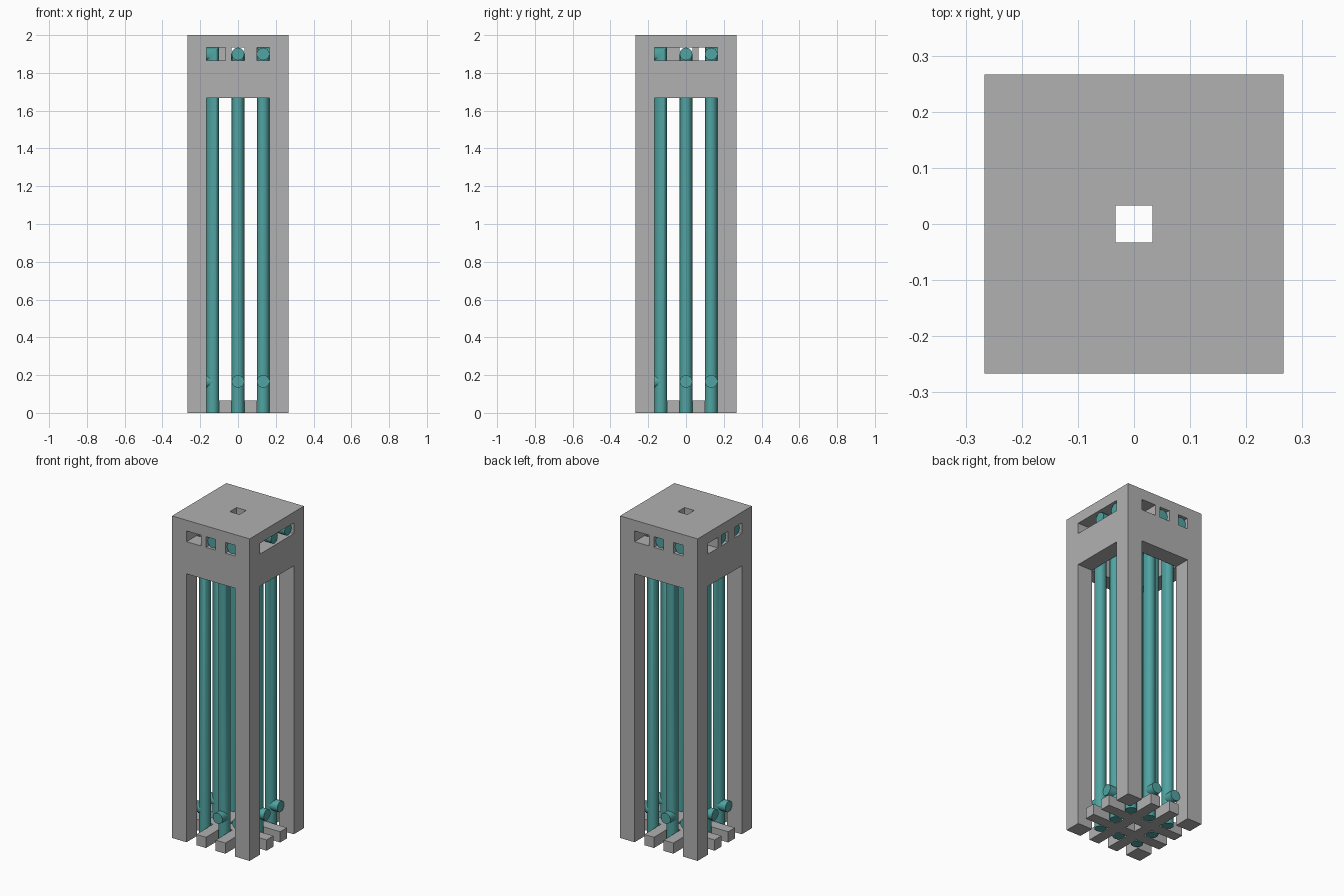
import bpy, bmesh, math
from mathutils import Vector, Matrix

if "Cube" in bpy.data.objects:
    bpy.data.objects.remove(bpy.data.objects["Cube"])

U = 1 / 30          # one design unit; the tower is 16 x 16 x 60 units


def material(name, rgb):
    m = bpy.data.materials.new(name)
    m.diffuse_color = (*rgb, 1)
    m.use_nodes = True
    m.node_tree.nodes["Principled BSDF"].inputs["Base Color"].default_value = m.diffuse_color
    return m


GREY = material("grey_concrete", (0.44, 0.44, 0.44))
TEAL = material("teal_pipe", (0.08, 0.37, 0.36))


def finish(name, bm, mat):
    bmesh.ops.recalc_face_normals(bm, faces=bm.faces)
    me = bpy.data.meshes.new(name)
    bm.to_mesh(me)
    bm.free()
    me.materials.append(mat)
    ob = bpy.data.objects.new(name, me)
    bpy.context.collection.objects.link(ob)
    return ob


def box(name, lo, hi, turn=0):
    """Box between two corners in units, turned by quarter turns about z."""
    lo, hi = Vector(lo) * U, Vector(hi) * U
    bm = bmesh.new()
    bmesh.ops.create_cube(bm, size=1)
    for v in bm.verts:
        v.co = Vector((v.co[i] + 0.5) * (hi[i] - lo[i]) + lo[i] for i in range(3))
    bm.transform(Matrix.Rotation(turn * math.pi / 2, 4, 'Z'))
    return finish(name, bm, GREY)


def combine(ob, other, operation):
    mod = ob.modifiers.new("combine", 'BOOLEAN')
    mod.operation, mod.object, mod.solver = operation, other, 'EXACT'
    bpy.context.view_layer.objects.active = ob
    bpy.ops.object.modifier_apply(modifier=mod.name)
    bpy.data.objects.remove(other, do_unlink=True)


# Tower shell: four legs, hollow head, roof vent
tower = box("tower_shell", (-8, -8, 0), (8, 8, 60))
for lo, hi in [((-5, -5, -1), (5, 5, 58)),
               ((-9, -5, -1), (9, 5, 50)),
               ((-5, -9, -1), (5, 9, 50)),
               ((-1, -1, 57), (1, 1, 61))]:
    combine(tower, box("cutter", lo, hi), 'DIFFERENCE')

# Outlet windows on each side; the right side has one long slot
for side in range(4):
    spans = [(-5, 5)] if side == 1 else [(-5, -2), (-1, 1), (3, 5)]
    for a, b in spans:
        combine(tower, box("cutter", (a, -9, 56), (b, -4, 58), side), 'DIFFERENCE')

# Base grate: two bars each way
grate = box("base_grate", (-3, -8, 0), (-1, 8, 2))
combine(grate, box("bar", (1, -8, 0), (3, 8, 2)), 'UNION')
for y in (-3, 1):
    combine(grate, box("bar", (-8, y, 0), (8, y + 2, 2)), 'UNION')


def pipe(name, x, rings, turn, n=24):
    """Capped pipe standing at (x, -4); rings map cross-section (out, side) to (out, side, z)."""
    bm = bmesh.new()
    loops = []
    for ring in rings:
        loop = []
        for i in range(n):
            a = 2 * math.pi * i / n
            out, side, z = ring(math.cos(a), math.sin(a))
            loop.append(bm.verts.new((U * (x + side), U * (-4 - out), U * z)))
        loops.append(loop)
    for p, q in zip(loops, loops[1:]):
        for i in range(n):
            j = (i + 1) % n
            bm.faces.new((p[i], p[j], q[j], q[i]))
    bm.faces.new(loops[0])
    bm.faces.new(loops[-1])
    bm.transform(Matrix.Rotation(turn * math.pi / 2, 4, 'Z'))
    ob = finish(name, bm, TEAL)
    bpy.ops.object.select_all(action='DESELECT')
    ob.select_set(True)
    bpy.context.view_layer.objects.active = ob
    bpy.ops.object.shade_smooth_by_angle(angle=math.radians(35))
    return ob


# Riser with a mitred elbow at the top, and a short inlet stub near the base
RISER = [lambda u, v: (u, v, 0),
         lambda u, v: (u, v, 57 - u),
         lambda u, v: (3.5, v, 57 - u)]
STUB = [lambda u, v: (0, v, 5 - u),
        lambda u, v: (2, v, 5 - u)]

for side, label in enumerate(("front", "right", "back", "left")):
    for x, place in ((0, "middle"), (4, "corner")):
        pipe(f"{label}_{place}_pipe", x, RISER, side)
        pipe(f"{label}_{place}_inlet", x, STUB, side)
